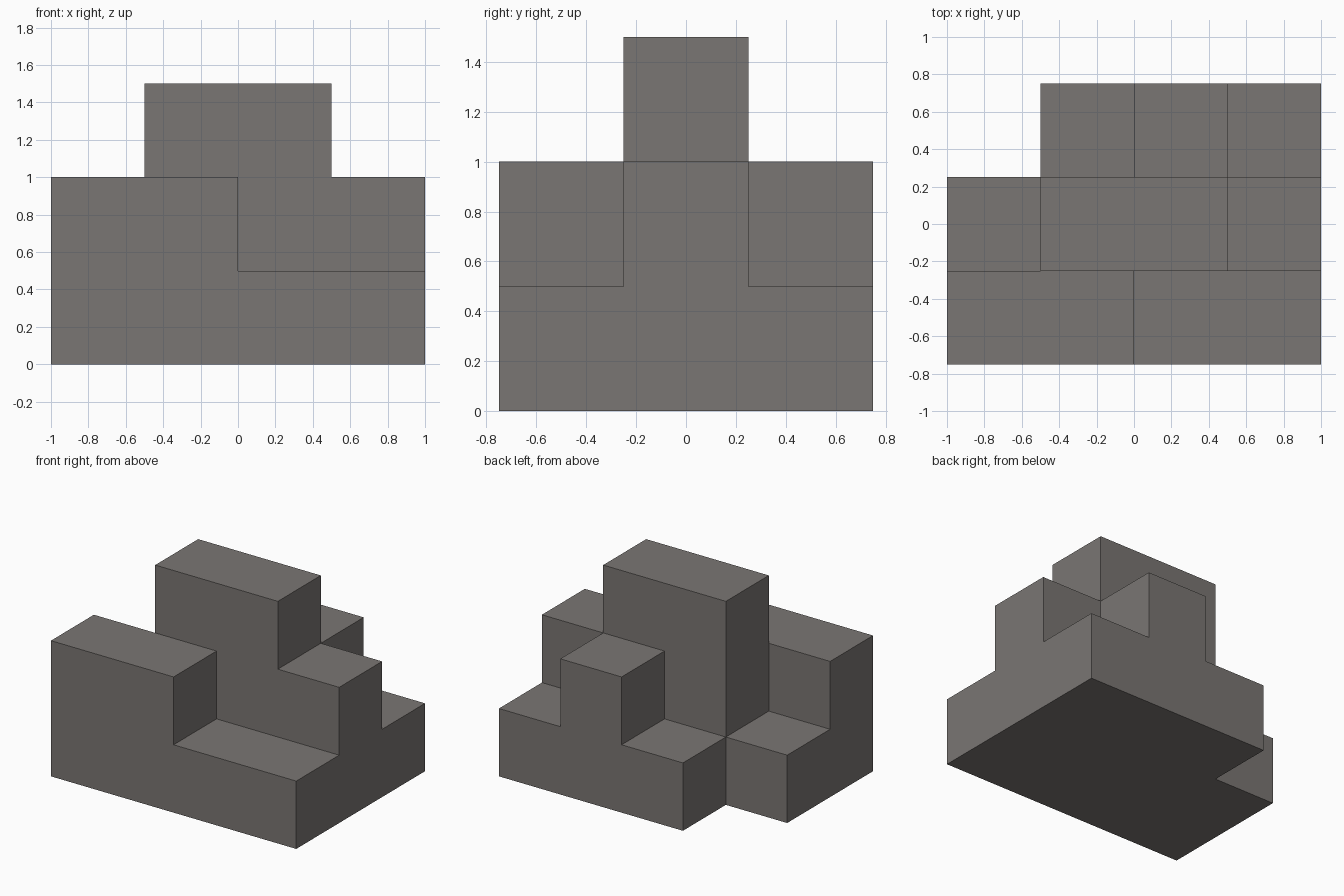
import bpy
import bmesh
from mathutils import Vector

if "Cube" in bpy.data.objects:
    bpy.data.objects.remove(bpy.data.objects["Cube"], do_unlink=True)

# One warm grey stone colour
stone = bpy.data.materials.new("warm_grey")
stone.use_nodes = True
colour = (0.195, 0.181, 0.172, 1)
stone.diffuse_color = colour
stone.node_tree.nodes["Principled BSDF"].inputs["Base Color"].default_value = colour

# Steps high in each square column: rows run front to back, columns along +x
UNIT = 0.5
HEIGHTS = [(2, 2, 1, 1),
           (1, 3, 3, 2),
           (0, 1, 2, 1)]
filled = {(i, j, k)
          for j, row in enumerate(HEIGHTS)
          for i, height in enumerate(row)
          for k in range(height)}
offset = Vector((len(HEIGHTS[0]) / 2, len(HEIGHTS) / 2, 0))


def add_wall(bm, cell, axis, side):
    """Add the square face of a cell that looks along one axis."""
    u, v = (axis + 1) % 3, (axis + 2) % 3
    corners = []
    for a, b in ((0, 0), (1, 0), (1, 1), (0, 1)):
        p = Vector(cell)
        p[axis] += side
        p[u] += a
        p[v] += b
        corners.append(bm.verts.new((p - offset) * UNIT))
    bm.faces.new(corners if side else corners[::-1])


# Outer skin only: a wall wherever a filled cell meets empty space
bm = bmesh.new()
for cell in sorted(filled):
    for axis in range(3):
        for side in (0, 1):
            neighbour = list(cell)
            neighbour[axis] += 2 * side - 1
            if tuple(neighbour) not in filled:
                add_wall(bm, cell, axis, side)

# Weld the walls and merge coplanar squares into clean flat faces
bmesh.ops.remove_doubles(bm, verts=bm.verts[:], dist=0.001)
bmesh.ops.dissolve_limit(bm, angle_limit=0.01, verts=bm.verts[:], edges=bm.edges[:])

mesh = bpy.data.meshes.new("stepped_block")
bm.to_mesh(mesh)
bm.free()
mesh.materials.append(stone)
block = bpy.data.objects.new("stepped_block", mesh)
bpy.context.collection.objects.link(block)
